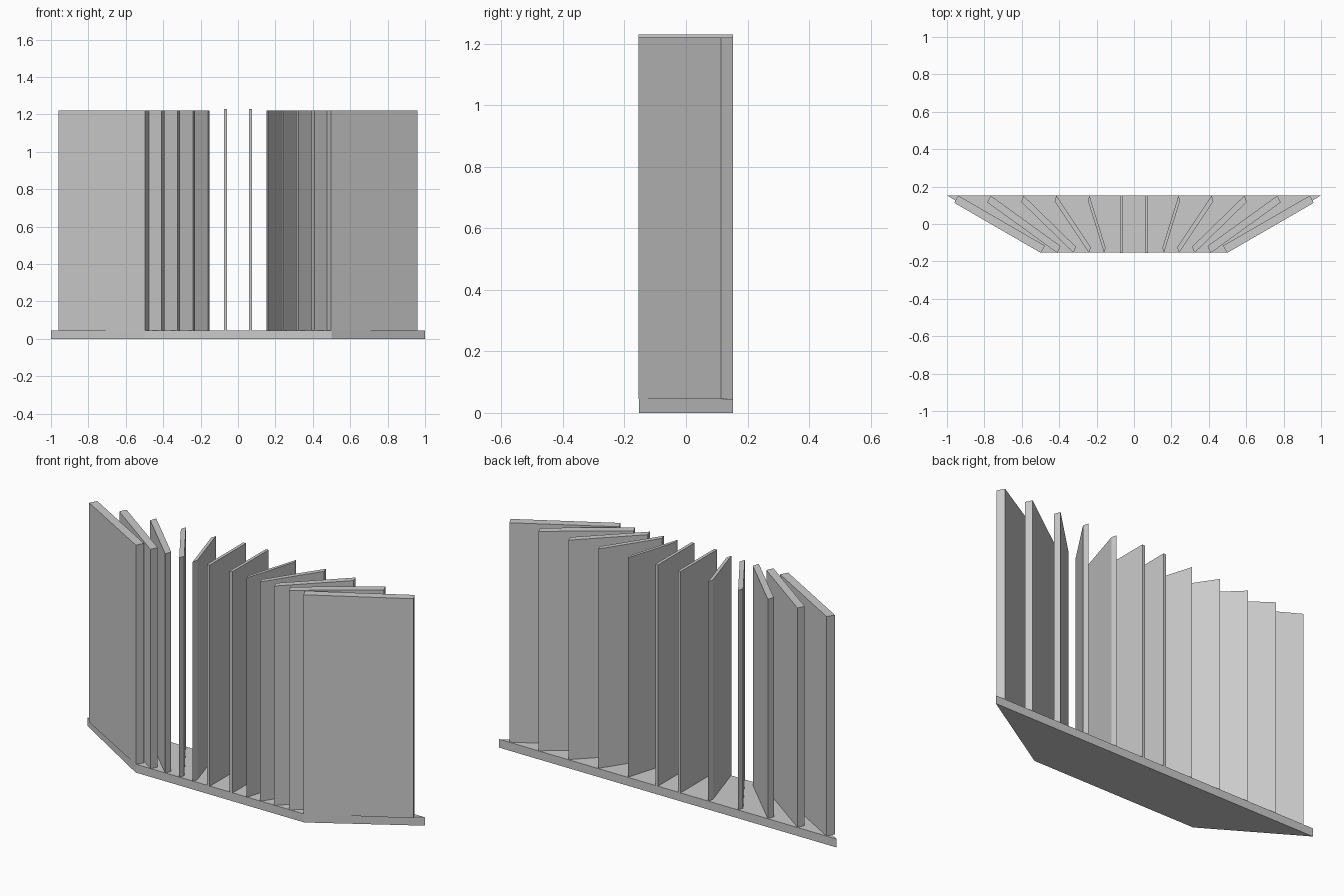
import bpy, bmesh

if "Cube" in bpy.data.objects:
    bpy.data.objects.remove(bpy.data.objects["Cube"])

grey = bpy.data.materials.new("mid_grey")
grey.diffuse_color = (0.6, 0.6, 0.6, 1.0)
grey.use_nodes = True
grey.node_tree.nodes["Principled BSDF"].inputs["Base Color"].default_value = grey.diffuse_color


def prism(name, outline, z0, z1):
    """Extrude a flat outline between two heights."""
    bm = bmesh.new()
    low = bm.faces.new([bm.verts.new((x, y, z0)) for x, y in outline])
    ext = bmesh.ops.extrude_face_region(bm, geom=[low])
    for v in ext["geom"]:
        if isinstance(v, bmesh.types.BMVert):
            v.co.z = z1
    bmesh.ops.recalc_face_normals(bm, faces=bm.faces)
    mesh = bpy.data.meshes.new(name)
    bm.to_mesh(mesh)
    bm.free()
    mesh.materials.append(grey)
    obj = bpy.data.objects.new(name, mesh)
    bpy.context.collection.objects.link(obj)
    return obj


# Trapezoid base plate
BASE_TOP = 0.045
prism("base_plate", [(-0.5, -0.152), (0.5, -0.152), (1.0, 0.153), (-1.0, 0.153)], 0.0, BASE_TOP)

FRONT, BACK = -0.155, 0.152

# Slanted fins: front outer x, back inner x, end edge offset (x, y)
fins = [
    (0.160, 0.238, 0.008, 0.028),
    (0.240, 0.415, 0.009, 0.030),
    (0.323, 0.591, 0.012, 0.034),
    (0.410, 0.767, 0.017, 0.037),
    (0.497, 0.940, 0.021, 0.039),
]

for side, label in ((-1, "left"), (1, "right")):
    # Straight middle fin, slightly taller
    x = side * 0.067
    prism(f"middle_fin_{label}",
          [(x - 0.008, FRONT), (x + 0.008, FRONT), (x + 0.008, BACK), (x - 0.008, BACK)],
          BASE_TOP, 1.23)
    # Fanned fins
    for i, (xf, xb, ex, ey) in enumerate(fins, 1):
        outline = [(xf, FRONT), (xb + ex, BACK - ey), (xb, BACK), (xf - ex, FRONT + ey)]
        prism(f"slanted_fin_{label}_{i}", [(side * px, py) for px, py in outline],
              BASE_TOP, 1.22)
